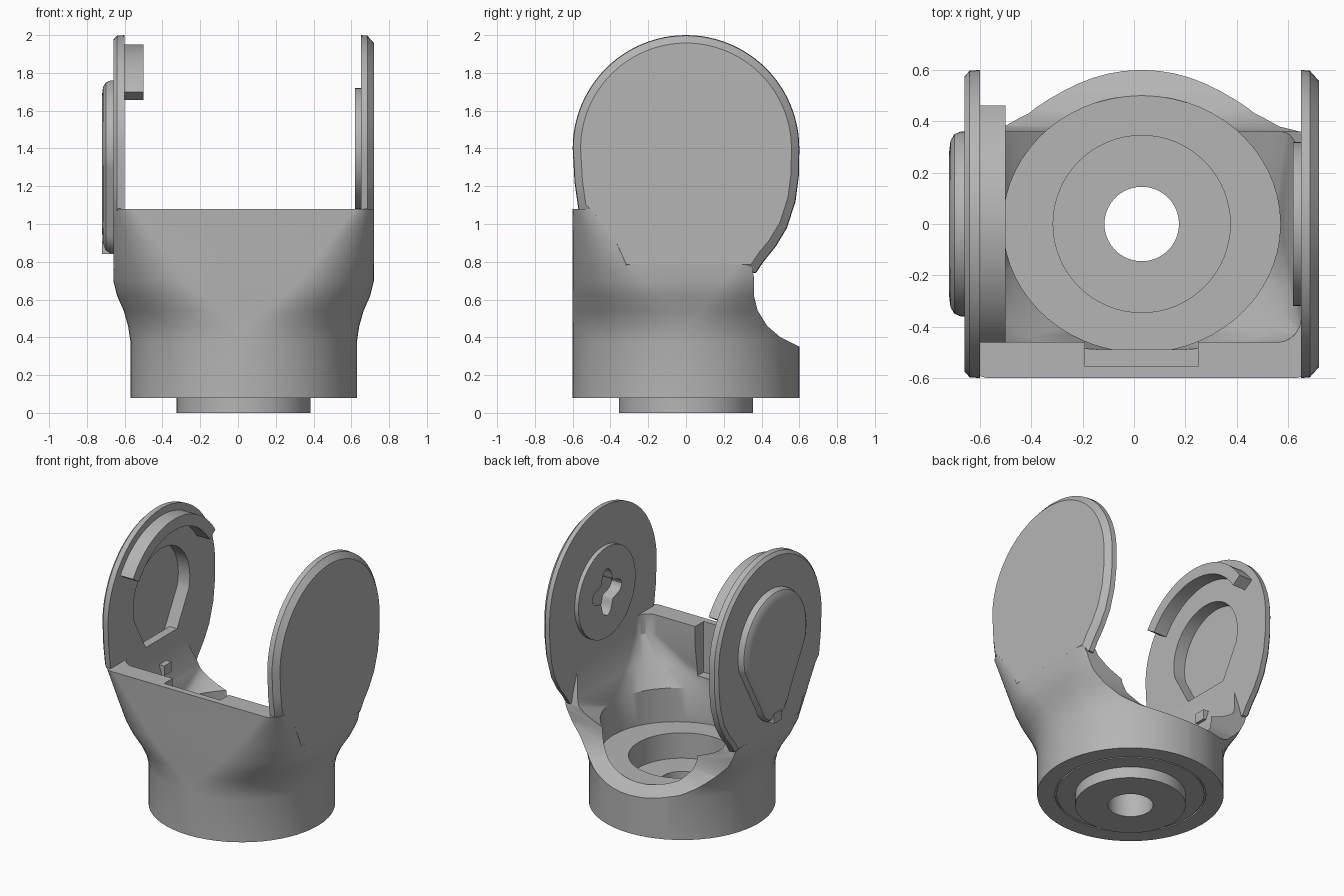
import bpy, bmesh
from math import sin, cos, radians, pi

if "Cube" in bpy.data.objects:
    bpy.data.objects.remove(bpy.data.objects["Cube"])

grey = bpy.data.materials.new("cast grey")
grey.use_nodes = True
grey.diffuse_color = (0.46, 0.46, 0.46, 1)
grey.node_tree.nodes["Principled BSDF"].inputs["Base Color"].default_value = (0.46, 0.46, 0.46, 1)

CX = 0.03          # axis of the base
EAR_Z = 1.4        # height of the pivot axis


def loft(name, rings):
    """Solid skin through rings of equal point count, capped at both ends."""
    bm = bmesh.new()
    loops = [[bm.verts.new(p) for p in ring] for ring in rings]
    n = len(loops[0])
    for a, b in zip(loops, loops[1:]):
        for i in range(n):
            j = (i + 1) % n
            bm.faces.new((a[i], a[j], b[j], b[i]))
    bm.faces.new(loops[0][::-1])
    bm.faces.new(loops[-1])
    bmesh.ops.recalc_face_normals(bm, faces=bm.faces)
    mesh = bpy.data.meshes.new(name)
    bm.to_mesh(mesh)
    bm.free()
    ob = bpy.data.objects.new(name, mesh)
    bpy.context.collection.objects.link(ob)
    mesh.materials.append(grey)
    return ob


def section(z, cx, cy, hx, hy, rx, ry, n=16):
    """Horizontal rounded rectangle; an ellipse when the radii equal the half sizes."""
    pts = []
    for k, (sx, sy) in enumerate(((1, 1), (-1, 1), (-1, -1), (1, -1))):
        for i in range(n):
            a = pi / 2 * (k + i / (n - 1) * 0.98 + 0.01)
            pts.append((cx + sx * (hx - rx) + rx * cos(a),
                        cy + sy * (hy - ry) + ry * sin(a), z))
    return pts


def cylinder(name, r, z0, z1):
    return loft(name, [[(CX + r * cos(2 * pi * i / 64), r * sin(2 * pi * i / 64), z)
                        for i in range(64)] for z in (z0, z1)])


def slab(name, outline, layers):
    """Side outline (y, z) lofted along x; each layer is (x, scale about the pivot)."""
    return loft(name, [[(x, y * s, EAR_Z + (z - EAR_Z) * s) for y, z in outline]
                       for x, s in layers])


def box(name, x0, x1, y0, y1, z0, z1):
    return slab(name, [(y0, z0), (y1, z0), (y1, z1), (y0, z1)], [(x0, 1), (x1, 1)])


def arc(r, a0, a1, n, z=EAR_Z):
    return [(r * cos(radians(a0 + (a1 - a0) * i / n)),
             z + r * sin(radians(a0 + (a1 - a0) * i / n))) for i in range(n + 1)]


def boolean(target, tool, op="DIFFERENCE"):
    mod = target.modifiers.new(op, "BOOLEAN")
    mod.operation, mod.object, mod.solver = op, tool, "EXACT"
    bpy.context.view_layer.objects.active = target
    bpy.ops.object.modifier_apply(modifier=mod.name)
    bpy.data.objects.remove(tool)


# Outer body: round base widening into a rounded block
body = loft("fork_body", [section(z, CX, 0, hx, 0.6, r, r) for z, hx, r in (
    (0.08, 0.6, 0.6), (0.38, 0.6, 0.6), (0.46, 0.612, 0.58), (0.54, 0.635, 0.53),
    (0.62, 0.67, 0.46), (0.7, 0.69, 0.4), (0.85, 0.69, 0.28), (1.08, 0.69, 0.1))])

# Scooped back, kept by a side profile
side = [(-0.7, 0), (0.7, 0), (0.7, 0.3), (0.6, 0.35), (0.5, 0.4), (0.43, 0.46),
        (0.38, 0.54), (0.36, 0.62), (0.36, 0.72), (0.34, 0.8), (0.2, 1.2), (-0.7, 1.2)]
boolean(body, slab("side_tool", side, [(-1, 1), (1, 1)]), "INTERSECT")

# Bore opening into the gap between the ears
boolean(body, loft("bore_tool", [
    section(0.4, CX, 0, 0.54, 0.5, 0.54, 0.5),
    section(0.64, CX, 0, 0.54, 0.5, 0.54, 0.5),
    section(0.78, 0.028, 0.12, 0.58, 0.6, 0.3, 0.3),
    section(0.94, 0.025, 0.27, 0.625, 0.73, 0.1, 0.1),
    section(1.3, 0.025, 0.27, 0.625, 0.73, 0.08, 0.08)]))
boolean(body, box("wall_recess_tool", -0.19, 0.25, -0.555, -0.3, 0.72, 1.3))

# Base: bearing seat, lower boss, seam ring and through hole
boolean(body, cylinder("seat_tool", 0.345, 0.22, 0.6))
boolean(body, cylinder("groove_tool", 0.485, 0.0, 0.092))
boolean(body, cylinder("groove_core", 0.475, 0.08, 0.15), "UNION")
boolean(body, cylinder("lower_boss", 0.355, 0.0, 0.15), "UNION")
boolean(body, cylinder("hole_tool", 0.145, -0.2, 0.6))

# Ears with chamfered outer rims
ear = arc(0.6, 0, 180, 48) + [(-0.59, 1.22), (-0.57, 1.08), (-0.42, 0.92), (-0.34, 0.74),
                              (0.37, 0.74), (0.41, 0.8), (0.475, 0.88), (0.535, 0.98),
                              (0.58, 1.12), (0.598, 1.26)]
left_ear = slab("left_ear", ear, [(0.65, 1), (0.685, 0.995), (0.72, 0.93)])
right_ear = slab("right_ear", ear, [(-0.6, 1), (-0.64, 0.995), (-0.66, 0.96)])

# Left pivot disc with a lobed socket
left_disc = slab("left_pivot_disc", arc(0.32, 0, 352.5, 47), [(0.62, 1), (0.66, 1)])
lobes = []
for i in range(48):
    a = 2 * pi * i / 48
    r = 0.13 + 0.035 * cos(4 * a)
    lobes.append((r * cos(a), EAR_Z + r * sin(a)))
for part in (left_disc, left_ear):
    boolean(part, slab("socket_tool", lobes, [(0.5, 1), (0.7, 1)]))

# Right teardrop cover, hollow on the inside
drop = arc(0.36, -16, 196, 40) + arc(0.16, 196, 344, 16, 1.0)
right_cover = slab("right_cover", drop, [(-0.61, 1), (-0.675, 1), (-0.7, 0.97),
                                         (-0.715, 0.9), (-0.72, 0.78)])
for part in (right_ear, right_cover):
    boolean(part, slab("opening_tool", drop, [(-0.5, 0.88), (-0.69, 0.88)]))

# Curved stop rail and locking peg on the right ear
rail = slab("stop_rail", arc(0.55, 33, 147, 32) + arc(0.47, 147, 33, 32),
            [(-0.605, 1), (-0.5, 1)])
peg = box("locking_peg", -0.72, -0.55, -0.04, 0.04, 0.84, 0.91)

# Smooth rounds, sharp edges
bpy.ops.object.select_all(action="DESELECT")
for ob in (body, left_ear, right_ear, left_disc, right_cover, rail, peg):
    ob.select_set(True)
    bpy.context.view_layer.objects.active = ob
bpy.ops.object.shade_smooth_by_angle(angle=radians(30))
